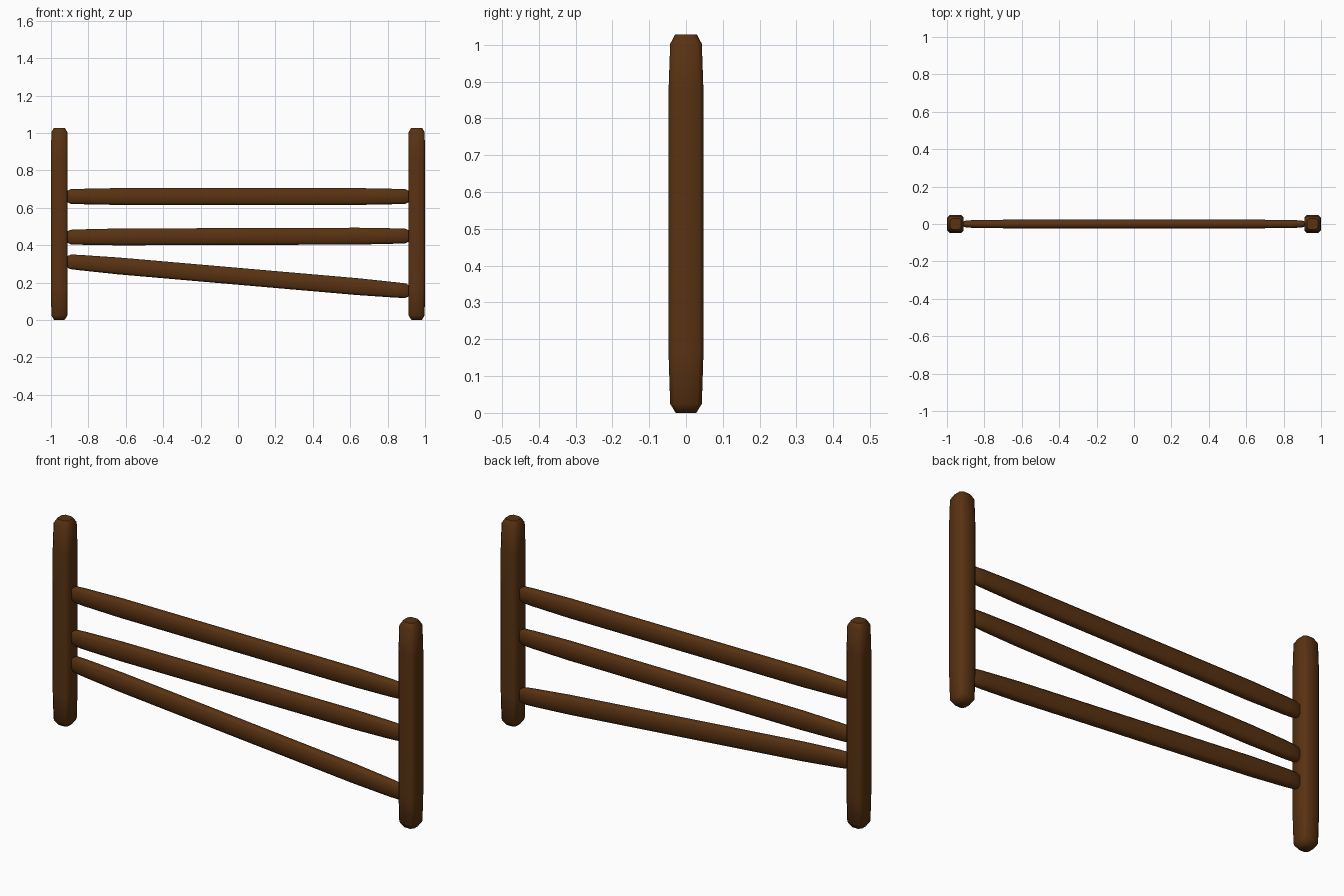
import bpy, bmesh, math
from mathutils import Vector

if "Cube" in bpy.data.objects:
    bpy.data.objects.remove(bpy.data.objects["Cube"])

wood = bpy.data.materials.new("dark brown wood")
wood.diffuse_color = (0.1, 0.032, 0.006, 1)
wood.use_nodes = True
wood.node_tree.nodes["Principled BSDF"].inputs["Base Color"].default_value = wood.diffuse_color


def beam(name, start, end, stations, cut):
    """Chamfered beam in the xz plane. stations: (distance along 0..1, half width in plane, half depth in y)."""
    start, end = Vector(start), Vector(end)
    axis = (end - start).normalized()
    depth = Vector((0, 1, 0))
    side = depth.cross(axis)
    bm = bmesh.new()
    rings = []
    for t, w, d in stations:
        c = min(cut, w * 0.6, d * 0.6)
        outline = [(w, d - c), (w - c, d), (c - w, d), (-w, d - c),
                   (-w, c - d), (c - w, -d), (w - c, -d), (w, c - d)]
        centre = start.lerp(end, t)
        rings.append([bm.verts.new(centre + side * a + depth * b) for a, b in outline])
    for r0, r1 in zip(rings, rings[1:]):
        for i in range(8):
            j = (i + 1) % 8
            bm.faces.new((r0[i], r0[j], r1[j], r1[i]))
    bm.faces.new(rings[0])
    bm.faces.new(rings[-1])
    bmesh.ops.recalc_face_normals(bm, faces=bm.faces)
    mesh = bpy.data.meshes.new(name)
    bm.to_mesh(mesh)
    bm.free()
    obj = bpy.data.objects.new(name, mesh)
    bpy.context.collection.objects.link(obj)
    mesh.materials.append(wood)
    bpy.ops.object.select_all(action='DESELECT')
    obj.select_set(True)
    bpy.context.view_layer.objects.active = obj
    bpy.ops.object.shade_smooth_by_angle(angle=math.radians(50))


# Upright posts with blunted ends
post = [(0, .028, .028), (.024, .043, .043), (.16, .0445, .0475),
        (.85, .0445, .0475), (.976, .043, .043), (1, .030, .030)]
for name, x in (("left_post", -.955), ("right_post", .955)):
    beam(name, (x, 0, 0), (x, 0, 1.027), post, .013)

# Three rails, the lowest one slipped down on the right
rail = [(0, .028, .012), (.012, .039, .018), (.04, .041, .022), (.15, .045, .023),
        (.85, .045, .023), (.96, .041, .022), (.988, .039, .018), (1, .028, .012)]
for name, z0, z1 in (("top_rail", .66, .66), ("middle_rail", .443, .449), ("bottom_rail", .313, .154)):
    beam(name, (-.917, 0, z0), (.917, 0, z1), rail, .013)
